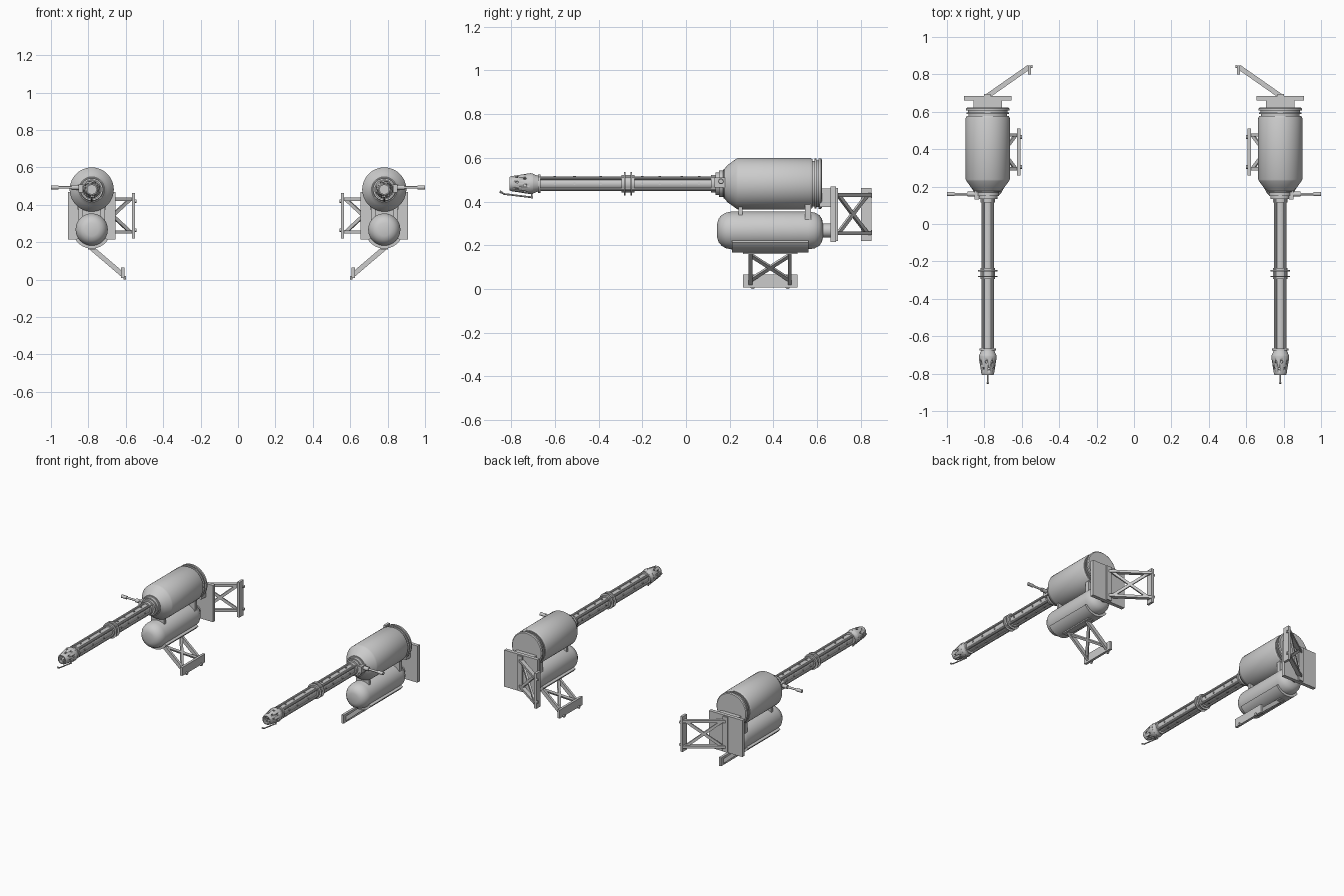
import bpy, bmesh, math
from mathutils import Vector, Matrix

if "Cube" in bpy.data.objects:
    bpy.data.objects.remove(bpy.data.objects["Cube"])

CX = -0.782          # axis of the left unit; everything is mirrored to the right
ZU, ZL = 0.482, 0.268  # upper drum/barrel axis, lower tank axis


def finish(name, bm, mirror=True):
    bmesh.ops.recalc_face_normals(bm, faces=bm.faces)
    me = bpy.data.meshes.new(name)
    bm.to_mesh(me)
    bm.free()
    for p in me.polygons:
        p.use_smooth = True
    me.set_sharp_from_angle(angle=math.radians(32))
    ob = bpy.data.objects.new(name, me)
    bpy.context.collection.objects.link(ob)
    if mirror:
        ob.modifiers.new("mirror", "MIRROR").use_axis[0] = True
    return ob


def lathe(name, prof, z, closed=False, a0=0, a1=360, n=36):
    """Revolve (y, r) points about the y axis through (CX, z)."""
    bm = bmesh.new()
    full = a1 - a0 == 360
    rings = []
    for i in range(n if full else n + 1):
        a = math.radians(a0 + (a1 - a0) * i / n)
        rings.append([bm.verts.new((CX + r * math.cos(a), y, z + r * math.sin(a))) for y, r in prof])
    for i in range(n):
        A, B = rings[i], rings[(i + 1) % len(rings)]
        for j in range(len(prof) if closed else len(prof) - 1):
            k = (j + 1) % len(prof)
            bm.faces.new((A[j], A[k], B[k], B[j]))
    if not full:
        bm.faces.new(rings[0])
        bm.faces.new(rings[-1])
    bmesh.ops.remove_doubles(bm, verts=bm.verts, dist=1e-6)
    return finish(name, bm)


def add_box(bm, lo, hi):
    lo, hi = Vector(lo), Vector(hi)
    m = Matrix.Translation((lo + hi) / 2) @ Matrix.Diagonal((*(hi - lo), 1))
    bmesh.ops.create_cube(bm, size=1, matrix=m)


def boxes(name, *pairs):
    bm = bmesh.new()
    for lo, hi in pairs:
        add_box(bm, lo, hi)
    return finish(name, bm)


def add_bar(bm, p, q, side, w, t):
    """Rectangular bar from p to q, w wide along 'side', t thick."""
    p, q = Vector(p), Vector(q)
    d = (q - p).normalized()
    s = (Vector(side) - d * d.dot(Vector(side))).normalized()
    u = d.cross(s)
    m = Matrix((s * w, u * t, d * (q - p).length)).transposed().to_4x4()
    bmesh.ops.create_cube(bm, size=1, matrix=Matrix.Translation((p + q) / 2) @ m)


def add_rod(bm, p, q, r1, r2=None, n=12):
    p, q = Vector(p), Vector(q)
    m = Matrix.Translation((p + q) / 2) @ (q - p).to_track_quat('Z', 'Y').to_matrix().to_4x4()
    bmesh.ops.create_cone(bm, cap_ends=True, segments=n, radius1=r1, radius2=r1 if r2 is None else r2,
                          depth=(q - p).length, matrix=m)


def truss(name, a, b, axis, s0, s1):
    """Two rails and an X brace from a to b, spaced along 'axis'."""
    bm = bmesh.new()
    a, b, ax = Vector(a), Vector(b), Vector(axis)
    d = (b - a).normalized()
    for s in (s0, s1):
        add_bar(bm, a + ax * s, b + ax * s, ax, 0.017, 0.026)
    for s, e in ((s0, s1), (s1, s0)):
        add_bar(bm, a + ax * s + d * 0.02, b + ax * e - d * 0.02, ax, 0.018, 0.012)
    return finish(name, bm)


# Upper drum with sloped shoulder and lipped rear cap
lathe("upper_drum", [(0.15, 0), (0.15, 0.05), (0.165, 0.055), (0.19, 0.085), (0.23, 0.114), (0.238, 0.118),
                     (0.565, 0.118), (0.578, 0.112), (0.578, 0.104), (0.588, 0.104), (0.588, 0.114),
                     (0.596, 0.114), (0.596, 0.106), (0.606, 0.106), (0.606, 0.116), (0.617, 0.116),
                     (0.622, 0.11), (0.622, 0)], ZU, n=48)
# Stepped neck
lathe("drum_neck", [(0.115, 0), (0.115, 0.04), (0.135, 0.04), (0.135, 0.052), (0.15, 0.052), (0.15, 0.06),
                    (0.172, 0.06), (0.172, 0.068), (0.185, 0.068), (0.185, 0)], ZU)
# Lower rounded tank
lathe("lower_tank", [(0.142, 0), (0.143, 0.035), (0.15, 0.055), (0.163, 0.07), (0.182, 0.081), (0.205, 0.086),
                     (0.56, 0.086), (0.588, 0.082), (0.61, 0.07), (0.622, 0.052), (0.627, 0.03), (0.627, 0)],
      ZL, n=48)
# Curved cradle under the tank
lathe("tank_cradle", [(0.21, 0.084), (0.21, 0.102), (0.56, 0.102), (0.56, 0.084)], ZL, True, 212, 328, 20)

# Barrel: core tube, corner rails and bolts
lathe("barrel", [(0.13, 0), (0.13, 0.03), (-0.70, 0.03), (-0.70, 0.0)], ZU)
bm = bmesh.new()
for sx in (-1, 1):
    for sz in (-1, 1):
        x, z = CX + sx * 0.025, ZU + sz * 0.025
        add_rod(bm, (x, 0.14, z), (x, -0.675, z), 0.008, n=10)
finish("barrel_rails", bm)
bm = bmesh.new()
for y in (0.06, -0.02, -0.12, -0.2, -0.39, -0.51, -0.6):
    for k in range(4):
        d = Vector((math.cos(k * math.pi / 2), 0, math.sin(k * math.pi / 2)))
        c = Vector((CX, y, ZU))
        add_rod(bm, c + d * 0.028, c + d * 0.034, 0.006, n=8)
finish("barrel_bolts", bm)
# Pair of thin discs
for i, y in enumerate((-0.247, -0.277)):
    lathe(f"barrel_disc_{i}", [(y, 0.02), (y, 0.053), (y - 0.006, 0.053), (y - 0.006, 0.02)], ZU, True)
lathe("disc_spacer", [(-0.235, 0.03), (-0.235, 0.04), (-0.295, 0.04), (-0.295, 0.03)], ZU, True)

# Muzzle collar and perforated nozzle
lathe("muzzle_collar", [(-0.665, 0.03), (-0.665, 0.043), (-0.677, 0.043), (-0.677, 0.036), (-0.688, 0.04),
                        (-0.705, 0.047), (-0.705, 0.025)], ZU, True)
nozzle = lathe("nozzle", [(-0.70, 0.046), (-0.712, 0.048), (-0.80, 0.034), (-0.808, 0.03), (-0.808, 0.024),
                          (-0.72, 0.038), (-0.70, 0.036)], ZU, True)
bm = bmesh.new()
for row, (y, r) in enumerate(((-0.737, 0.0065), (-0.772, 0.0055))):
    for k in range(8):
        a = (k + 0.5 * row) * math.pi / 4 + 0.2
        d = Vector((math.cos(a), 0, math.sin(a)))
        c = Vector((CX, y, ZU))
        add_rod(bm, c + d * 0.02, c + d * 0.06, r, n=10)
cutter = finish("hole_cutter", bm, False)
cutter.hide_render = True
cutter.hide_set(True)
cut = nozzle.modifiers.new("holes", "BOOLEAN")
cut.operation, cut.object, cut.solver = 'DIFFERENCE', cutter, 'EXACT'
nozzle.modifiers.move(1, 0)
# Igniter wire below the nozzle
bm = bmesh.new()
add_rod(bm, (CX, -0.705, ZU - 0.04), (CX, -0.705, 0.415), 0.004, n=8)
add_rod(bm, (CX, -0.70, 0.419), (CX, -0.835, 0.435), 0.004, n=8)
add_rod(bm, (CX, -0.83, 0.434), (CX, -0.852, 0.446), 0.003, 0.006, n=8)
finish("igniter", bm)

# Side valve and outward handle
bm = bmesh.new()
add_box(bm, (-0.853, 0.13, 0.465), (-0.828, 0.178, 0.51))
add_rod(bm, (-0.83, 0.155, 0.49), (CX, 0.155, 0.485), 0.02)
add_rod(bm, (-0.89, 0.16, 0.493), (-0.85, 0.16, 0.493), 0.013)
add_rod(bm, (-0.985, 0.16, 0.493), (-0.89, 0.16, 0.493), 0.007)
add_rod(bm, (-1.0, 0.16, 0.493), (-0.96, 0.16, 0.493), 0.011)
finish("valve_handle", bm)

# Supports between the tanks
boxes("tank_supports",
      ((CX - 0.05, 0.24, 0.32), (CX + 0.05, 0.258, 0.39)),
      ((CX - 0.07, 0.545, 0.31), (CX + 0.07, 0.572, 0.40)))
# Rear mounting plate with its stubs and rib
boxes("rear_plate", ((CX - 0.128, 0.66, 0.215), (CX + 0.128, 0.685, 0.468)))
boxes("rear_stub", ((CX - 0.075, 0.61, 0.375), (CX + 0.075, 0.662, 0.46)))
lathe("tank_stub", [(0.62, 0), (0.62, 0.032), (0.662, 0.032), (0.662, 0)], ZL)
boxes("plate_rib", ((CX - 0.02, 0.684, 0.22), (CX + 0.015, 0.695, 0.463)))

# Rear truss with end plate
truss("rear_truss", (CX, 0.685, 0), (-0.56, 0.84, 0), (0, 0, 1), 0.255, 0.43)
boxes("rear_truss_end", ((-0.567, 0.80, 0.22), (-0.55, 0.848, 0.463)))
# Lower truss with foot plate
truss("lower_truss", (CX, 0, 0.168), (-0.618, 0, 0.028), (0, 1, 0), 0.295, 0.475)
boxes("foot_plate", ((-0.625, 0.26, 0.008), (-0.608, 0.51, 0.066)))
boxes("cradle_rib", ((CX - 0.02, 0.26, 0.16), (CX + 0.02, 0.51, 0.172)))
# Bolts on both end plates
bm = bmesh.new()
for y in (0.305, 0.465):
    add_rod(bm, (-0.612, y, 0.01), (-0.6, y, 0.01), 0.01)
for z in (0.265, 0.42):
    add_rod(bm, (-0.552, 0.842, z), (-0.542, 0.842, z), 0.009)
finish("plate_bolts", bm)
